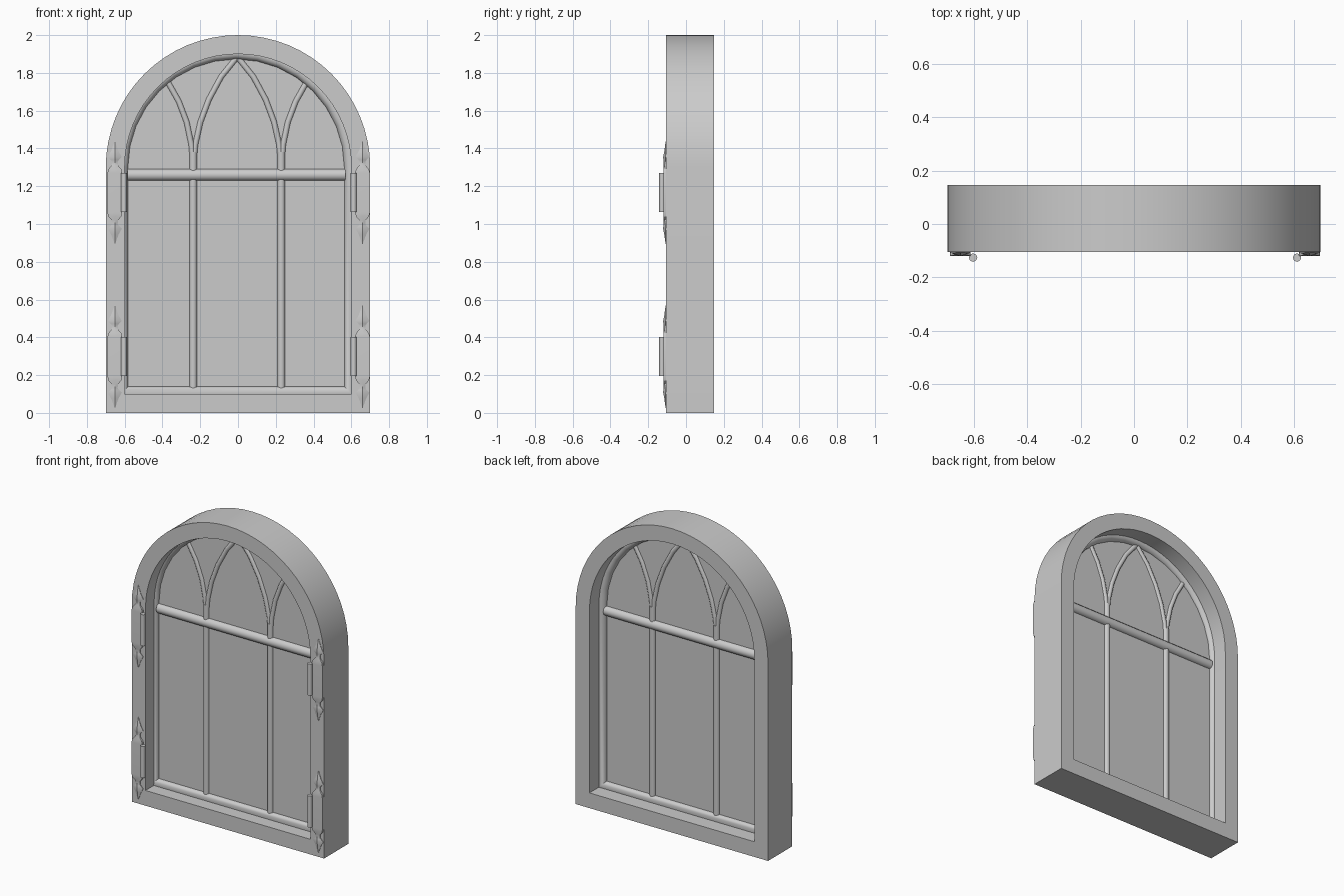
import bpy, bmesh, math
from mathutils import Vector

cube = bpy.data.objects.get("Cube")
if cube:
    bpy.data.objects.remove(cube, do_unlink=True)

# One plain grey for everything
grey = bpy.data.materials.new("stone grey")
grey.use_nodes = True
COLOUR = (0.6, 0.6, 0.6, 1)
grey.diffuse_color = COLOUR
grey.node_tree.nodes["Principled BSDF"].inputs["Base Color"].default_value = COLOUR

FRONT, BACK = -0.105, 0.147
SPRING = 1.3          # height where the arch begins
MID = 0.015           # depth of the glazing plane
SHIFT = -0.01         # the sash sits slightly off centre


def finish(name, bm, angle=35):
    bmesh.ops.recalc_face_normals(bm, faces=bm.faces)
    mesh = bpy.data.meshes.new(name)
    bm.to_mesh(mesh)
    bm.free()
    obj = bpy.data.objects.new(name, mesh)
    bpy.context.collection.objects.link(obj)
    mesh.materials.append(grey)
    bpy.ops.object.select_all(action="DESELECT")
    obj.select_set(True)
    bpy.context.view_layer.objects.active = obj
    bpy.ops.object.shade_smooth_by_angle(angle=math.radians(angle))
    return obj


def arch(radius, bottom, steps, cx=0):
    """Closed outline (x, z): straight jambs with a half-round head."""
    head = [(cx + radius * math.cos(math.pi * i / steps),
             SPRING + radius * math.sin(math.pi * i / steps)) for i in range(steps + 1)]
    return head + [(cx - radius, bottom), (cx + radius, bottom)]


def bridge(bm, a, b, closed=True):
    n = len(a)
    for i in range(n if closed else n - 1):
        j = (i + 1) % n
        bm.faces.new((a[i], a[j], b[j], b[i]))


def tube(name, points, radius, sides=10, closed=False):
    """Round bar swept along points lying in an x-z plane, with mitred corners."""
    bm = bmesh.new()
    pts = [Vector(p) for p in points]
    depth = Vector((0, 1, 0))
    rings = []
    for i, p in enumerate(pts):
        before = pts[i - 1] if i or closed else None
        after = pts[(i + 1) % len(pts)] if closed or i + 1 < len(pts) else None
        d1 = (p - before).normalized() if before else (after - p).normalized()
        d2 = (after - p).normalized() if after else d1
        tangent = (d1 + d2).normalized()
        side = tangent.cross(depth) / max(tangent.dot(d1), 0.5)
        angles = [2 * math.pi * k / sides for k in range(sides)]
        rings.append([bm.verts.new(p + radius * (side * math.cos(a) + depth * math.sin(a)))
                      for a in angles])
    for a, b in zip(rings, rings[1:]):
        bridge(bm, a, b)
    if closed:
        bridge(bm, rings[-1], rings[0])
    else:
        bm.faces.new(rings[0])
        bm.faces.new(rings[-1])
    return finish(name, bm, 50)


# Outer frame: an arched ring with square edges
bm = bmesh.new()
loops = [[bm.verts.new((x, y, z)) for x, z in outline]
         for outline, y in ((arch(0.7, 0, 32), FRONT), (arch(0.7, 0, 32), BACK),
                            (arch(0.6, 0.1, 32), BACK), (arch(0.6, 0.1, 32), FRONT))]
for k in range(4):
    bridge(bm, loops[k], loops[(k + 1) % 4])
finish("frame", bm)

# Sash: a round moulding half sunk into the opening
tube("sash", [(x, MID, z) for x, z in arch(0.607, 0.105, 16, SHIFT)], 0.035, 12, True)

# Pane: a thin solid panel
bm = bmesh.new()
outline = arch(0.6, 0.11, 16, SHIFT)
front, back = ([bm.verts.new((x, MID + y, z)) for x, z in outline] for y in (-0.004, 0.004))
bridge(bm, front, back)
bm.faces.new(front)
bm.faces.new(back)
finish("pane", bm)

# Transom, mullions and pointed tracery
tube("transom", [(-0.585, MID, 1.26), (0.57, MID, 1.26)], 0.032, 12)
CENTRE = -0.004
inner_arc = ((0.233, 1.3), (0.222, 1.42), (0.195, 1.54), (0.15, 1.66), (0.085, 1.78), (0, 1.885))
outer_arc = ((0.233, 1.3), (0.243, 1.42), (0.268, 1.54), (0.31, 1.65), (0.375, 1.765))
for side, label in ((-1, "right"), (1, "left")):
    x = CENTRE + side * 0.233
    tube("mullion_" + label, [(x, MID, 0.12), (x, MID, 1.38)], 0.021)
    for part, arc in (("inner", inner_arc), ("outer", outer_arc)):
        tube(f"{part}_tracery_{label}", [(CENTRE + side * px, MID, pz) for px, pz in arc], 0.016, 8)

# Hinge strap rows: height, half width, edge thickness, ridge thickness
spear = ((0.105, 0.039, 0.015, 0.015), (0.125, 0.034, 0.014, 0.015), (0.145, 0.017, 0.008, 0.014),
         (0.165, 0.015, 0.006, 0.014), (0.175, 0.022, 0.004, 0.015), (0.19, 0.037, 0.003, 0.016),
         (0.22, 0.02, 0.003, 0.01), (0.272, 0.001, 0.002, 0.003))
rows = [(-z, w, e, r) for z, w, e, r in reversed(spear)] + list(spear)


def hinge(label, strap_x, pin_x, z0):
    bm = bmesh.new()
    rings = []
    for z, w, edge, ridge in rows:
        section = ((-w, -0.002), (-w, edge), (0, ridge), (w, edge), (w, -0.002))
        rings.append([bm.verts.new((strap_x + x, FRONT - d, z0 + z)) for x, d in section])
    for a, b in zip(rings, rings[1:]):
        bridge(bm, a, b)
    bm.faces.new(rings[0])
    bm.faces.new(rings[-1])
    finish("hinge_strap_" + label, bm, 25)
    # Knuckle barrel beside the strap
    tube("hinge_knuckle_" + label,
         [(pin_x, FRONT - 0.021, z0 - 0.102), (pin_x, FRONT - 0.021, z0 + 0.105)], 0.016, 8)


for level, z0 in (("upper", 1.165), ("lower", 0.297)):
    hinge(level + "_right", -0.652, -0.604, z0)
    hinge(level + "_left", 0.659, 0.612, z0)
